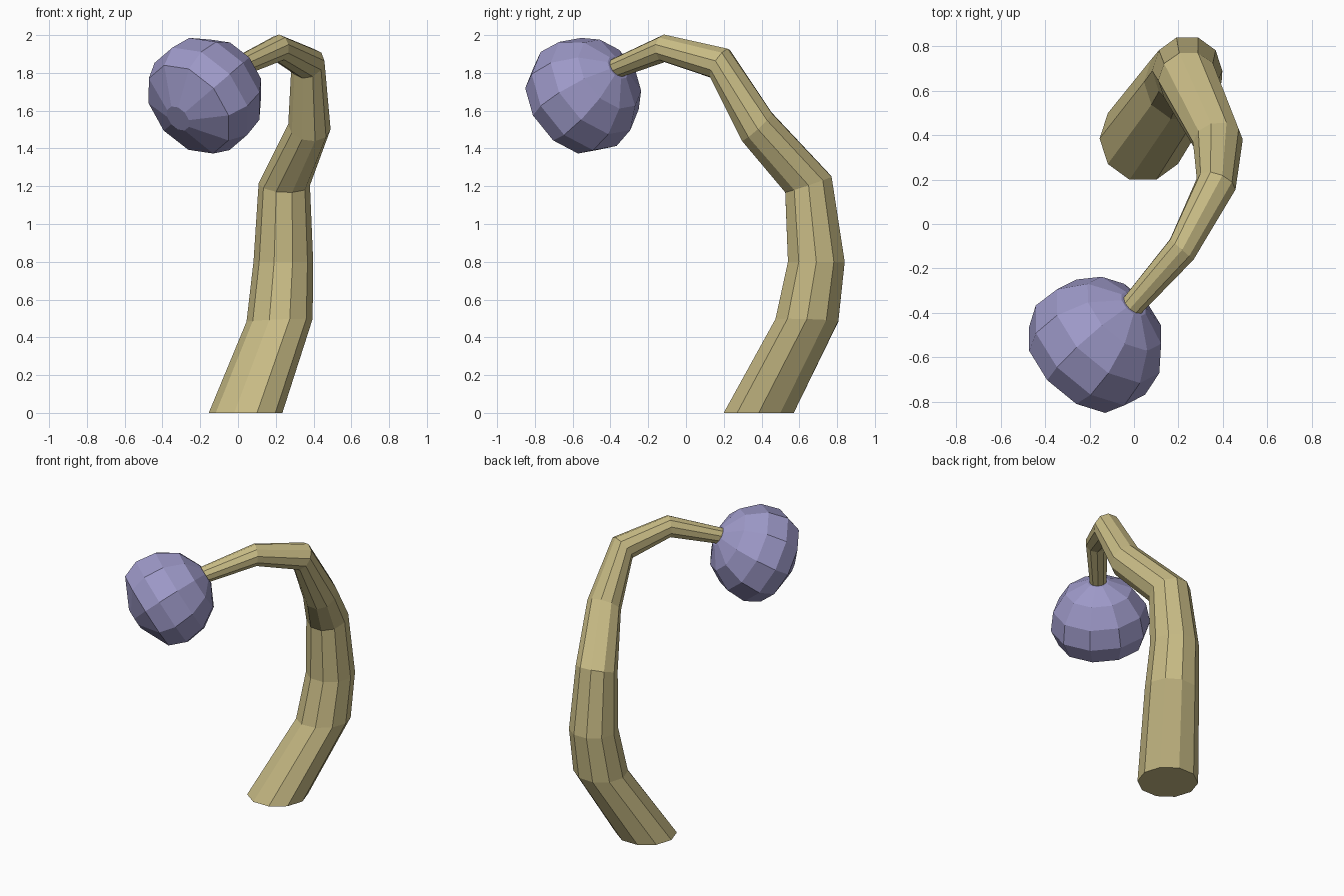
import bpy, bmesh, math
from mathutils import Vector, Quaternion

if "Cube" in bpy.data.objects:
    bpy.data.objects.remove(bpy.data.objects["Cube"])

SIDES = 10


def material(name, rgb):
    m = bpy.data.materials.new(name)
    m.diffuse_color = (*rgb, 1)
    m.use_nodes = True
    m.node_tree.nodes["Principled BSDF"].inputs["Base Color"].default_value = m.diffuse_color
    return m


def skin_rings(name, rings, mat):
    """Join rings of points into a closed, flat-shaded tube."""
    bm = bmesh.new()
    loops = [[bm.verts.new(p) for p in ring] for ring in rings]
    for a, b in zip(loops, loops[1:]):
        for i in range(SIDES):
            j = (i + 1) % SIDES
            bm.faces.new((a[i], a[j], b[j], b[i]))
    bm.faces.new(loops[0][::-1])
    bm.faces.new(loops[-1])
    bmesh.ops.recalc_face_normals(bm, faces=bm.faces)
    mesh = bpy.data.meshes.new(name)
    bm.to_mesh(mesh)
    bm.free()
    mesh.materials.append(mat)
    obj = bpy.data.objects.new(name, mesh)
    bpy.context.collection.objects.link(obj)
    return obj


def ring(centre, u, v, radius, phase=0.0):
    angles = [phase + math.tau * i / SIDES for i in range(SIDES)]
    return [centre + radius * (u * math.cos(a) + v * math.sin(a)) for a in angles]


# Curved stem: centre, radius and facing direction of each ring
stem_path = [
    ((0.04, 0.385, 0.00), 0.195, (0, 0, 1)),
    ((0.22, 0.64, 0.49), 0.175, (-0.04, 0.03, 1)),
    ((0.24, 0.69, 0.80), 0.158, (0, 0, 1)),
    ((0.245, 0.648, 1.21), 0.136, (0.04, -0.32, 0.95)),
    ((0.378, 0.375, 1.515), 0.113, (0.12, -0.66, 0.72)),
    ((0.37, 0.18, 1.85), 0.092, (-0.3, -0.78, 0.5)),
    ((0.215, -0.115, 1.93), 0.073, (-0.66, -0.75, 0)),
    ((-0.01, -0.37, 1.825), 0.055, (-0.59, -0.63, -0.38)),
]
rot = Quaternion()
facing = Vector((0, 0, 1))
stem_rings = []
for centre, radius, direction in stem_path:
    direction = Vector(direction).normalized()
    rot = facing.rotation_difference(direction) @ rot
    facing = direction
    stem_rings.append(ring(Vector(centre), rot @ Vector((1, 0, 0)),
                           rot @ Vector((0, 1, 0)), radius))
skin_rings("stem", stem_rings, material("stem_tan", (0.58, 0.50, 0.235)))

# Drooping bulb: offset along its axis and radius, blunt at the far end
bulb_centre = Vector((-0.17, -0.54, 1.685))
axis = Vector((-0.59, -0.63, -0.505)).normalized()
u = axis.cross(Vector((0, 1, 0))).normalized()
u = u if u.x > 0 else -u
v = axis.cross(u)
v = v if v.z > 0 else -v
bulb_profile = [(-0.285, 0.07), (-0.215, 0.215), (-0.09, 0.30),
                (0.045, 0.32), (0.155, 0.275), (0.25, 0.075)]
bulb_rings = [ring(bulb_centre + axis * s, u, v, r, math.pi / SIDES)
              for s, r in bulb_profile]
skin_rings("bulb", bulb_rings, material("bulb_lilac", (0.34, 0.32, 0.58)))
